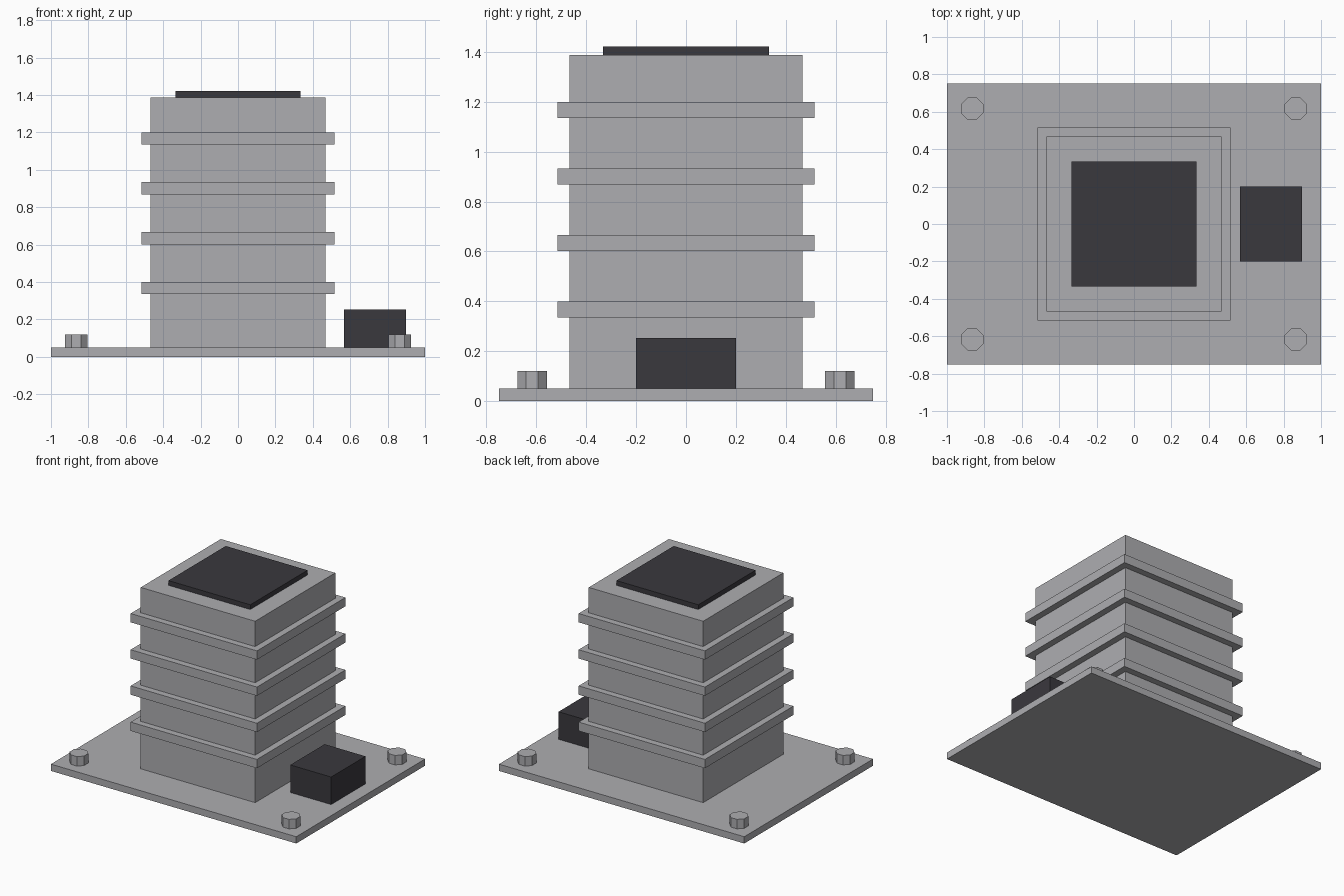
import bpy
import math

if "Cube" in bpy.data.objects:
    bpy.data.objects.remove(bpy.data.objects["Cube"], do_unlink=True)


def make_material(name, color):
    mat = bpy.data.materials.new(name)
    mat.use_nodes = True
    mat.diffuse_color = color
    mat.node_tree.nodes["Principled BSDF"].inputs["Base Color"].default_value = color
    return mat


grey = make_material("light grey metal", (0.42, 0.42, 0.44, 1))
dark = make_material("dark grey plastic", (0.042, 0.04, 0.048, 1))


def box(name, center, size, z_low, mat):
    """Box with its underside at z_low."""
    bpy.ops.mesh.primitive_cube_add(size=1, location=(*center, z_low + size[2] / 2))
    obj = bpy.context.object
    obj.name = name
    obj.scale = size
    bpy.ops.object.transform_apply(location=False, rotation=False, scale=True)
    obj.data.materials.append(mat)


# Base plate and main housing
base_top = 0.05
box("base_plate", (0, 0), (2, 1.5, base_top), 0, grey)
box("housing", (0, 0), (0.933, 0.933, 1.337), base_top, grey)

# Evenly spaced ribs around the housing
for i in range(4):
    box(f"rib_{i + 1}", (0, 0), (1.03, 1.03, 0.065), 0.335 + i * 0.2667, grey)

# Dark cap on top and control box at the side
box("top_cap", (0, 0), (0.667, 0.667, 0.067), 1.355, dark)
box("control_box", (0.733, 0), (0.333, 0.4, 0.203), base_top, dark)

# Eight-sided bolts in the corners
for x, side in ((0.865, "left"), (-0.865, "right")):
    for y, end in ((-0.617, "front"), (0.617, "back")):
        bpy.ops.mesh.primitive_cylinder_add(
            vertices=8, radius=0.064, depth=0.07, location=(x, y, base_top + 0.035),
            rotation=(0, 0, math.pi / 8))
        bolt = bpy.context.object
        bolt.name = f"bolt_{end}_{side}"
        bolt.data.materials.append(grey)
